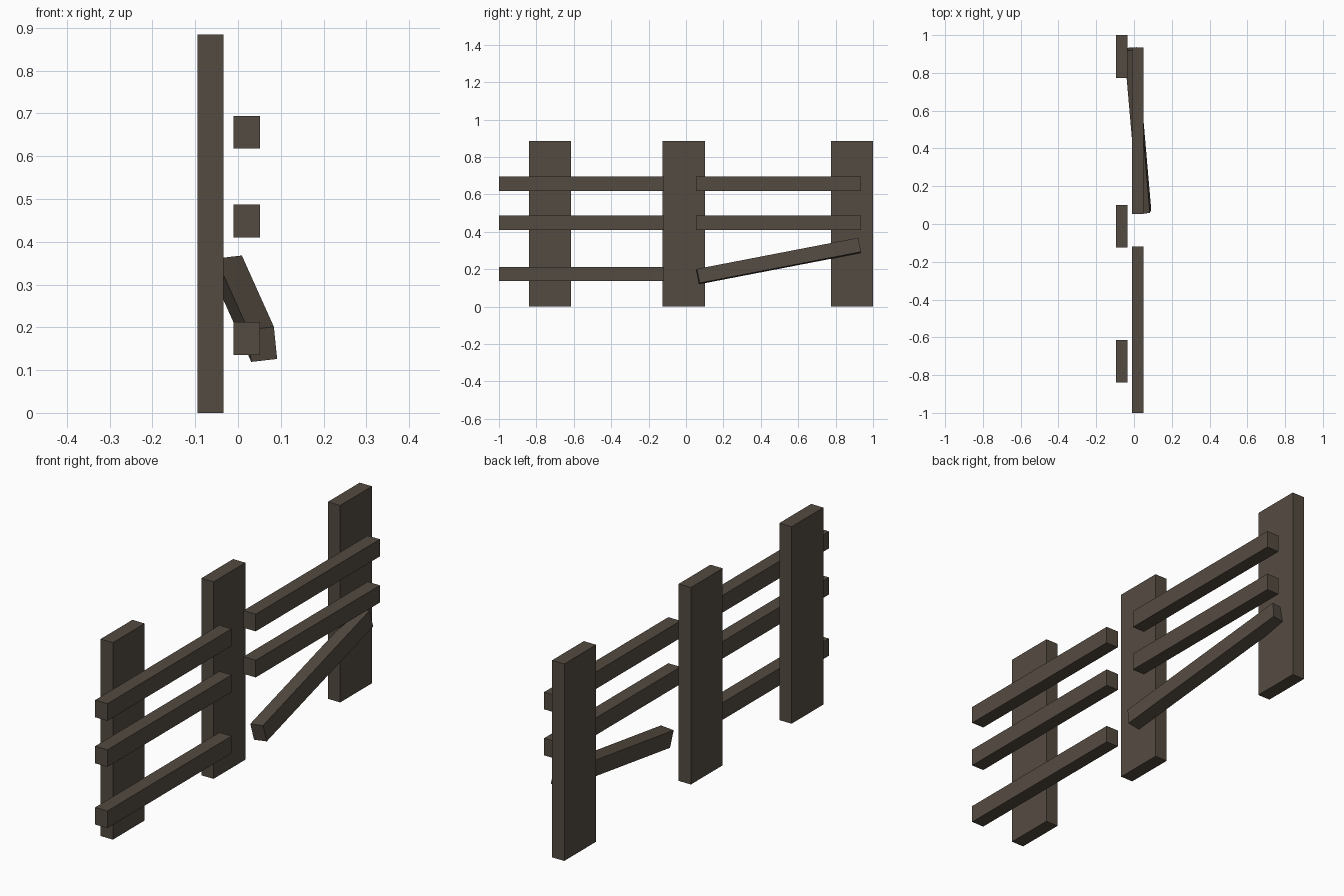
import bpy
from mathutils import Matrix, Vector

if "Cube" in bpy.data.objects:
    bpy.data.objects.remove(bpy.data.objects["Cube"])

wood = bpy.data.materials.new("weathered dark wood")
wood.diffuse_color = (0.088, 0.070, 0.053, 1)
wood.use_nodes = True
wood.node_tree.nodes["Principled BSDF"].inputs["Base Color"].default_value = wood.diffuse_color


def box(name, size, matrix):
    """Box of the given size, placed by a matrix."""
    bpy.ops.mesh.primitive_cube_add(size=1)
    ob = bpy.context.object
    ob.name = name
    ob.data.transform(matrix @ Matrix.Diagonal((*size, 1)))
    ob.data.materials.append(wood)
    return ob


# Upright posts
POST = (0.061, 0.226, 0.885)
for i, y in enumerate((-0.727, -0.012, 0.887)):
    box(f"post_{i + 1}", POST, Matrix.Translation((-0.0645, y, POST[2] / 2)))

# Straight rails: three in the near bay, two in the far bay
RAIL = (0.061, 0.882, 0.077)
for bay, y, heights in (("near", -0.559, (0.174, 0.449, 0.656)),
                        ("far", 0.494, (0.449, 0.656))):
    for i, z in enumerate(heights):
        box(f"{bay}_rail_{i + 1}", RAIL, Matrix.Translation((0.0205, y, z)))

# Fallen rail, hanging loose at one end
along = Vector((-0.075, 0.865, 0.167)).normalized()
side = Vector((0.061, 0.004, 0.007))
side = (side - along * side.dot(along)).normalized()
up = side.cross(along)
tilt = Matrix((side, along, up)).transposed().to_4x4()
box("fallen_rail", RAIL, Matrix.Translation((0.02, 0.495, 0.2435)) @ tilt)
